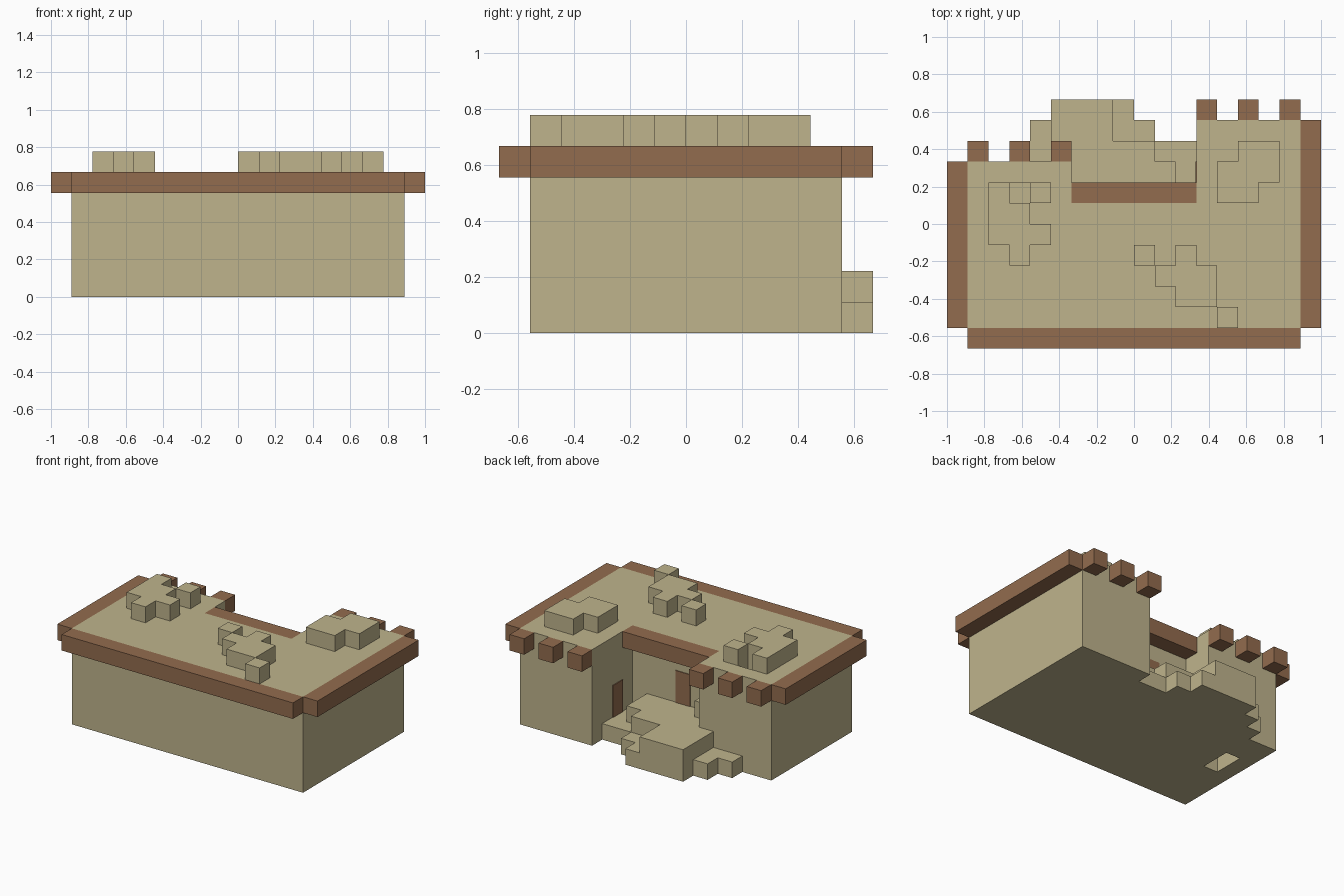
import bpy, bmesh
from itertools import product
from mathutils import Vector

U = 1 / 9  # one block

old = bpy.data.objects.get("Cube")
if old:
    bpy.data.objects.remove(old)


def material(name, rgb):
    m = bpy.data.materials.new(name)
    m.use_nodes = True
    m.diffuse_color = (*rgb, 1)
    m.node_tree.nodes["Principled BSDF"].inputs["Base Color"].default_value = (*rgb, 1)
    return m


SAND = material("sandstone", (0.52, 0.455, 0.265))
WOOD = material("brown_wood", (0.29, 0.15, 0.077))


def cells(boxes):
    """Block cells inside boxes given as (x0, x1, y0, y1, z0, z1)."""
    return {c for b in boxes
            for c in product(range(b[0], b[1]), range(b[2], b[3]), range(b[4], b[5]))}


def blocks(name, mat, boxes, removed=()):
    """One mesh of the outer faces of a group of blocks."""
    solid = cells(boxes) - cells(removed)
    bm = bmesh.new()
    for c in solid:
        for axis, side in product(range(3), (0, 1)):
            step = list(c)
            step[axis] += 2 * side - 1
            if tuple(step) in solid:
                continue
            a, b = (axis + 1) % 3, (axis + 2) % 3
            corners = []
            for i, j in ((0, 0), (1, 0), (1, 1), (0, 1)):
                p = Vector(c)
                p[axis] += side
                p[a] += i
                p[b] += j
                corners.append(bm.verts.new(p * U))
            bm.faces.new(corners if side else corners[::-1])
    bmesh.ops.remove_doubles(bm, verts=bm.verts, dist=0.001)
    bmesh.ops.dissolve_limit(bm, angle_limit=0.01, verts=bm.verts, edges=bm.edges)
    mesh = bpy.data.meshes.new(name)
    bm.to_mesh(mesh)
    bm.free()
    mesh.materials.append(mat)
    ob = bpy.data.objects.new(name, mesh)
    bpy.context.collection.objects.link(ob)
    return ob


def plate(name, lo, hi):
    """Thin wooden panel between two corners, in blocks."""
    lo, hi = Vector(lo) * U, Vector(hi) * U
    bm = bmesh.new()
    bmesh.ops.create_cube(bm, size=1)
    for v in bm.verts:
        v.co = (lo + hi) / 2 + v.co * (hi - lo)
    mesh = bpy.data.meshes.new(name)
    bm.to_mesh(mesh)
    bm.free()
    mesh.materials.append(WOOD)
    bpy.context.collection.objects.link(bpy.data.objects.new(name, mesh))


# House: main hall with a long and a short wing around the courtyard
blocks("house_walls", SAND,
       [(-8, 8, -5, 1, 0, 6), (3, 8, 1, 5, 0, 6), (-8, -3, 1, 3, 0, 6)],
       removed=[(-7, -6, -1, 1, 0, 5), (-6, -5, 1, 2, 5, 6)])

# Wooden roof trim
blocks("front_trim", WOOD, [(-8, 8, -6, -5, 5, 6)])
blocks("left_trim", WOOD, [(8, 9, -5, 5, 5, 6)])
blocks("right_trim", WOOD, [(-9, -8, -5, 3, 5, 6)])
blocks("courtyard_trim", WOOD, [(-3, 3, 1, 2, 5, 6)])

# Beam ends along the back of each wing
for i in range(3):
    x = 3 + 2 * i
    blocks(f"left_beam_end_{i + 1}", WOOD, [(x, x + 1, 5, 6, 5, 6)])
    blocks(f"right_beam_end_{i + 1}", WOOD, [(-x - 1, -x, 3, 4, 5, 6)])

# Sand heap spilling out of the courtyard
blocks("courtyard_heap", SAND, [
    (-4, -1, 3, 6, 0, 2), (-3, 1, 1, 4, 0, 2), (1, 2, 1, 3, 0, 2),
    (-1, 0, 4, 6, 0, 1), (0, 1, 4, 5, 0, 1), (1, 3, 3, 4, 0, 1),
    (2, 3, 1, 3, 0, 1), (-5, -4, 3, 5, 0, 1), (-6, -5, 3, 4, 0, 1),
    (-3, -2, 1, 2, 2, 3)])

# Sand piles on the roof
blocks("roof_pile_right", SAND, [
    (-7, -5, -1, 1, 6, 7), (-7, -6, 1, 2, 6, 7), (-6, -5, -2, -1, 6, 7),
    (-5, -4, -1, 0, 6, 7), (-5, -4, 1, 2, 6, 7)])
blocks("roof_pile_front", SAND, [
    (0, 1, -2, -1, 6, 7), (1, 3, -3, -2, 6, 7), (2, 3, -2, -1, 6, 7),
    (3, 4, -4, -2, 6, 7), (2, 3, -4, -3, 6, 7), (4, 5, -5, -4, 6, 7)])
blocks("roof_pile_left", SAND, [(5, 7, 2, 4, 6, 7), (4, 6, 1, 3, 6, 7)])

# Doors facing the courtyard
plate("hall_door", (-1, 0.98, 1), (0, 1.05, 4))
plate("wing_door", (2.95, 2, 1), (3.02, 3, 3))
